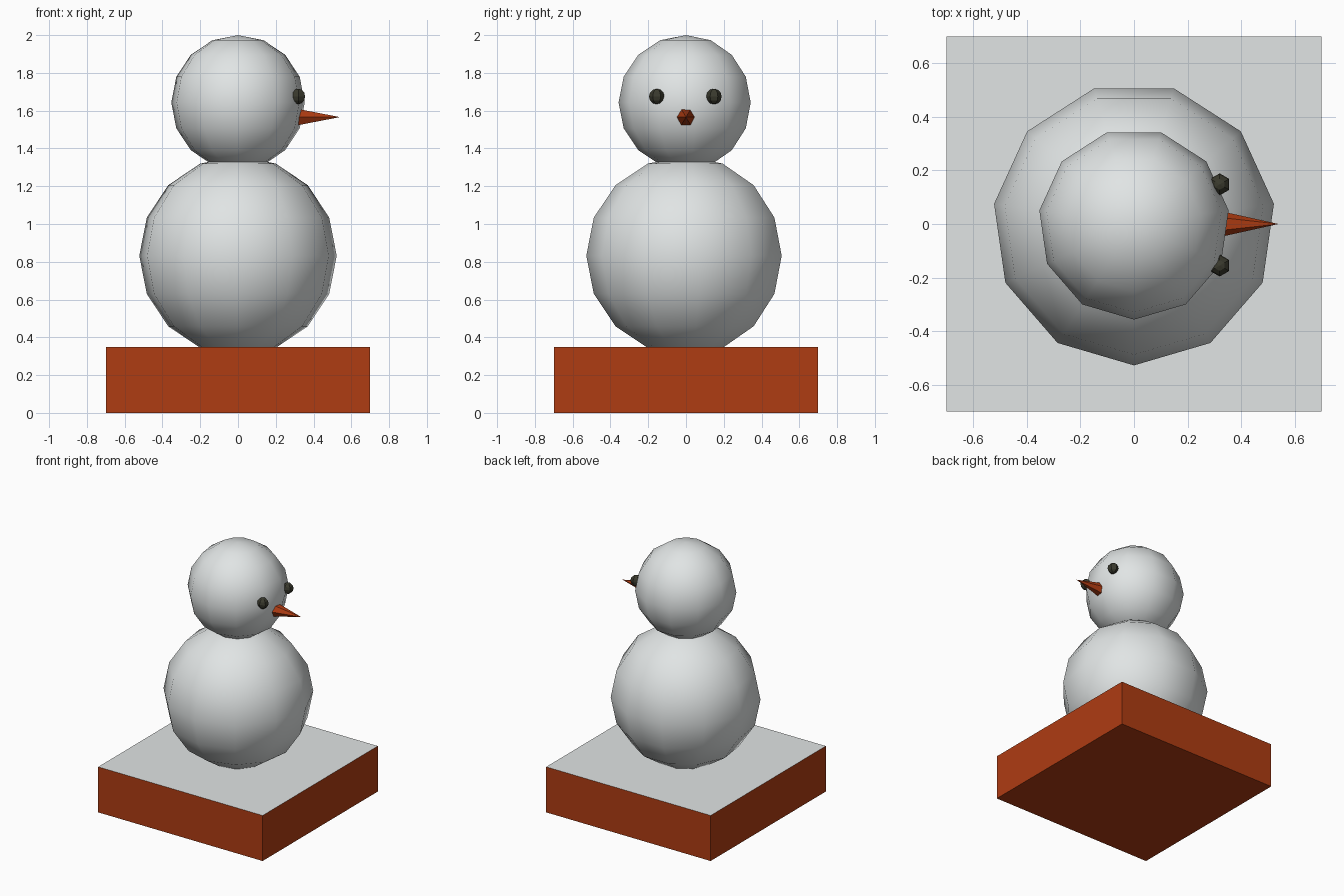
import bpy, bmesh, math
from mathutils import Vector

if "Cube" in bpy.data.objects:
    bpy.data.objects.remove(bpy.data.objects["Cube"])


def material(name, rgb):
    m = bpy.data.materials.new(name)
    m.diffuse_color = (*rgb, 1)
    m.use_nodes = True
    m.node_tree.nodes["Principled BSDF"].inputs["Base Color"].default_value = m.diffuse_color
    return m


SNOW = material("snow_white", (0.75, 0.78, 0.78))
RUST = material("rust_orange", (0.43, 0.045, 0.006))
COAL = material("coal_dark", (0.042, 0.042, 0.027))


def make(name, bm, mats, smooth=False):
    bmesh.ops.recalc_face_normals(bm, faces=bm.faces[:])
    me = bpy.data.meshes.new(name)
    for f in bm.faces:
        f.smooth = smooth
    bm.to_mesh(me)
    bm.free()
    for m in mats:
        me.materials.append(m)
    ob = bpy.data.objects.new(name, me)
    bpy.context.collection.objects.link(ob)
    return ob


def ball(name, centre, r, segments, rings, mat, smooth):
    """Low-poly globe with one column of vertices pointing to -y."""
    bm = bmesh.new()
    c = Vector(centre)
    rows = []
    for i in range(1, rings):
        t = math.pi * i / rings
        rows.append([bm.verts.new(c + r * Vector((
            math.sin(t) * math.sin(math.tau * k / segments),
            -math.sin(t) * math.cos(math.tau * k / segments),
            math.cos(t)))) for k in range(segments)])
    top = bm.verts.new(c + Vector((0, 0, r)))
    bottom = bm.verts.new(c - Vector((0, 0, r)))
    for k in range(segments):
        n = (k + 1) % segments
        bm.faces.new((top, rows[0][k], rows[0][n]))
        bm.faces.new((bottom, rows[-1][n], rows[-1][k]))
        for a, b in zip(rows, rows[1:]):
            bm.faces.new((a[k], b[k], b[n], a[n]))
    return make(name, bm, [mat], smooth)


# base block: rust sides, snow-covered top
bm = bmesh.new()
bmesh.ops.create_cube(bm, size=1)
for v in bm.verts:
    v.co = (v.co.x * 1.4, v.co.y * 1.4, (v.co.z + 0.5) * 0.35)
bm.normal_update()
for f in bm.faces:
    f.material_index = 1 if f.normal.z > 0.5 else 0
make("base", bm, [RUST, SNOW])

# body and head
ball("body", (0, 0, 0.832), 0.528, 11, 8, SNOW, True)
ball("head", (0, 0, 1.643), 0.357, 11, 8, SNOW, True)

# eyes
for side, y in (("right", -0.155), ("left", 0.148)):
    ball(side + "_eye", (0.32, y, 1.675), 0.041, 6, 6, COAL, False)

# nose: six-sided spike pointing to +x
bm = bmesh.new()
ring = [bm.verts.new((0.315, 0.05 * math.cos(math.tau * k / 6),
                      1.566 + 0.05 * math.sin(math.tau * k / 6))) for k in range(6)]
tip = bm.verts.new((0.54, 0, 1.566))
bm.faces.new(ring)
for k in range(6):
    bm.faces.new((ring[k], ring[(k + 1) % 6], tip))
make("nose", bm, [RUST])
